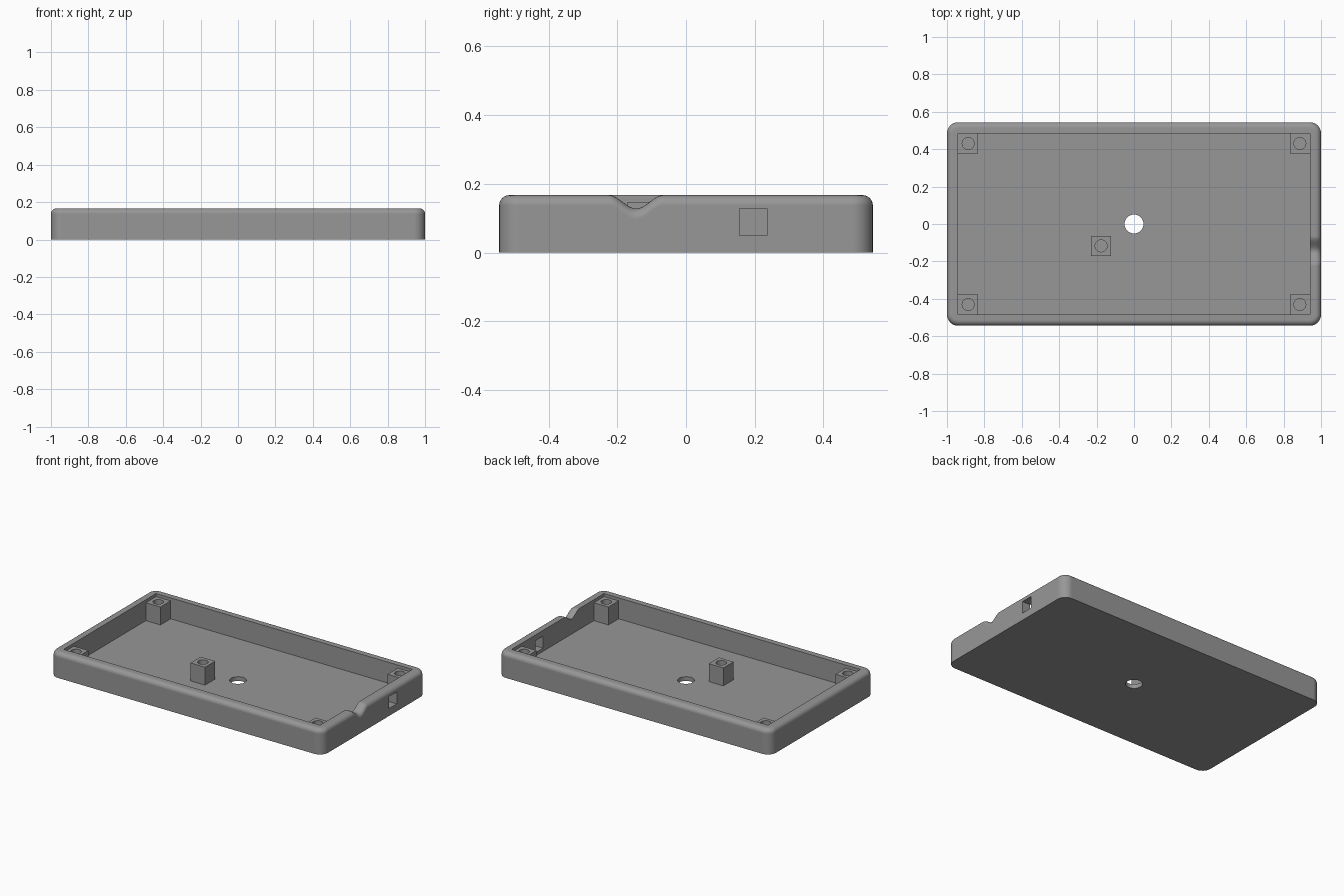
import bpy, bmesh, math

if "Cube" in bpy.data.objects:
    bpy.data.objects.remove(bpy.data.objects["Cube"])

HX, HY, H = 1.0, 0.544, 0.167      # outer half sizes and height
WALL, FLOOR, R = 0.06, 0.028, 0.03  # wall, floor, top edge rounding
IX, IY = HX - WALL, HY - WALL       # cavity half sizes
NOTCH_Y, NOTCH_W, NOTCH_D = -0.145, 0.08, 0.039

grey = bpy.data.materials.new("mid grey")
grey.diffuse_color = (0.31, 0.31, 0.31, 1)
grey.use_nodes = True
grey.node_tree.nodes["Principled BSDF"].inputs["Base Color"].default_value = grey.diffuse_color


def add_object(name, bm):
    mesh = bpy.data.meshes.new(name)
    bm.to_mesh(mesh)
    bm.free()
    mesh.materials.append(grey)
    ob = bpy.data.objects.new(name, mesh)
    bpy.context.collection.objects.link(ob)
    return ob


def box(name, x0, x1, y0, y1, z0, z1):
    bm = bmesh.new()
    bmesh.ops.create_cube(bm, size=1)
    for v in bm.verts:
        v.co = ((x0 + x1) / 2 + v.co.x * (x1 - x0),
                (y0 + y1) / 2 + v.co.y * (y1 - y0),
                (z0 + z1) / 2 + v.co.z * (z1 - z0))
    return add_object(name, bm)


def cylinder(name, x, y, r, z0, z1):
    bm = bmesh.new()
    bmesh.ops.create_cone(bm, cap_ends=True, segments=40, radius1=r, radius2=r, depth=z1 - z0)
    bmesh.ops.translate(bm, verts=bm.verts, vec=(x, y, (z0 + z1) / 2))
    return add_object(name, bm)


def activate(ob):
    bpy.ops.object.select_all(action='DESELECT')
    ob.select_set(True)
    bpy.context.view_layer.objects.active = ob


def cut(ob, cutter):
    activate(ob)
    mod = ob.modifiers.new("cut", 'BOOLEAN')
    mod.operation, mod.solver, mod.object = 'DIFFERENCE', 'EXACT', cutter
    bpy.ops.object.modifier_apply(modifier=mod.name)
    bpy.data.objects.remove(cutter)


def finish(ob):
    activate(ob)
    bpy.ops.object.shade_smooth_by_angle(angle=math.radians(30))
    mod = ob.modifiers.new("flat walls", 'WEIGHTED_NORMAL')
    mod.keep_sharp = True


def rim_height(x, y):
    # the right wall dips in a soft wave
    t = (y - NOTCH_Y) / NOTCH_W
    if x > IX - 0.001 and abs(t) < 1:
        return H - NOTCH_D * 0.5 * (1 + math.cos(math.pi * t))
    return H


# Outline points (corner centre, outward direction), counter-clockwise
outline = []
for cx, cy, a0 in ((IX, IY, 0), (-IX, IY, 90), (-IX, -IY, 180), (IX, -IY, 270)):
    for i in range(9):
        a = math.radians(a0 + 90 * i / 8)
        outline.append((cx, cy, math.cos(a), math.sin(a)))
for i in range(25):
    outline.append((IX, NOTCH_Y + NOTCH_W * (i / 12 - 1), 1, 0))

# Tray: rings from the base, over the rounded rim, down into the cavity
rings = [(WALL, lambda h: 0.0)]
for i in range(7):
    a = math.pi / 2 * i / 6
    rings.append((WALL - R * (1 - math.cos(a)), lambda h, s=math.sin(a): h - R + R * s))
rings += [(0, lambda h: h), (0, lambda h: FLOOR)]
bm = bmesh.new()
loops = [[bm.verts.new((x + nx * d, y + ny * d, z(rim_height(x, y))))
          for x, y, nx, ny in outline] for d, z in rings]
n = len(outline)
for lo, hi in zip(loops, loops[1:]):
    for i in range(n):
        j = (i + 1) % n
        bm.faces.new((lo[i], lo[j], hi[j], hi[i]))
bm.faces.new(loops[0][::-1])
bm.faces.new(loops[-1])
bmesh.ops.remove_doubles(bm, verts=bm.verts, dist=1e-5)
bmesh.ops.recalc_face_normals(bm, faces=bm.faces)
tray = add_object("tray", bm)

# Floor hole and side window
cut(tray, cylinder("floor_cutter", 0, 0, 0.051, -0.1, 0.1))
cut(tray, box("window_cutter", 0.9, 1.1, 0.156, 0.236, 0.049, 0.128))
finish(tray)

# Screw posts: four in the corners, one near the middle
P = 0.0535
posts = [(sx * (IX - P), sy * (IY - P)) for sx in (-1, 1) for sy in (-1, 1)]
posts.append((-0.176, -0.117))
for k, (x, y) in enumerate(posts):
    post = box(f"screw_post_{k + 1}", x - P, x + P, y - P, y + P, FLOOR - 0.003, 0.147)
    cut(post, cylinder("post_cutter", x, y, 0.032, -0.1, 0.3))
    finish(post)
